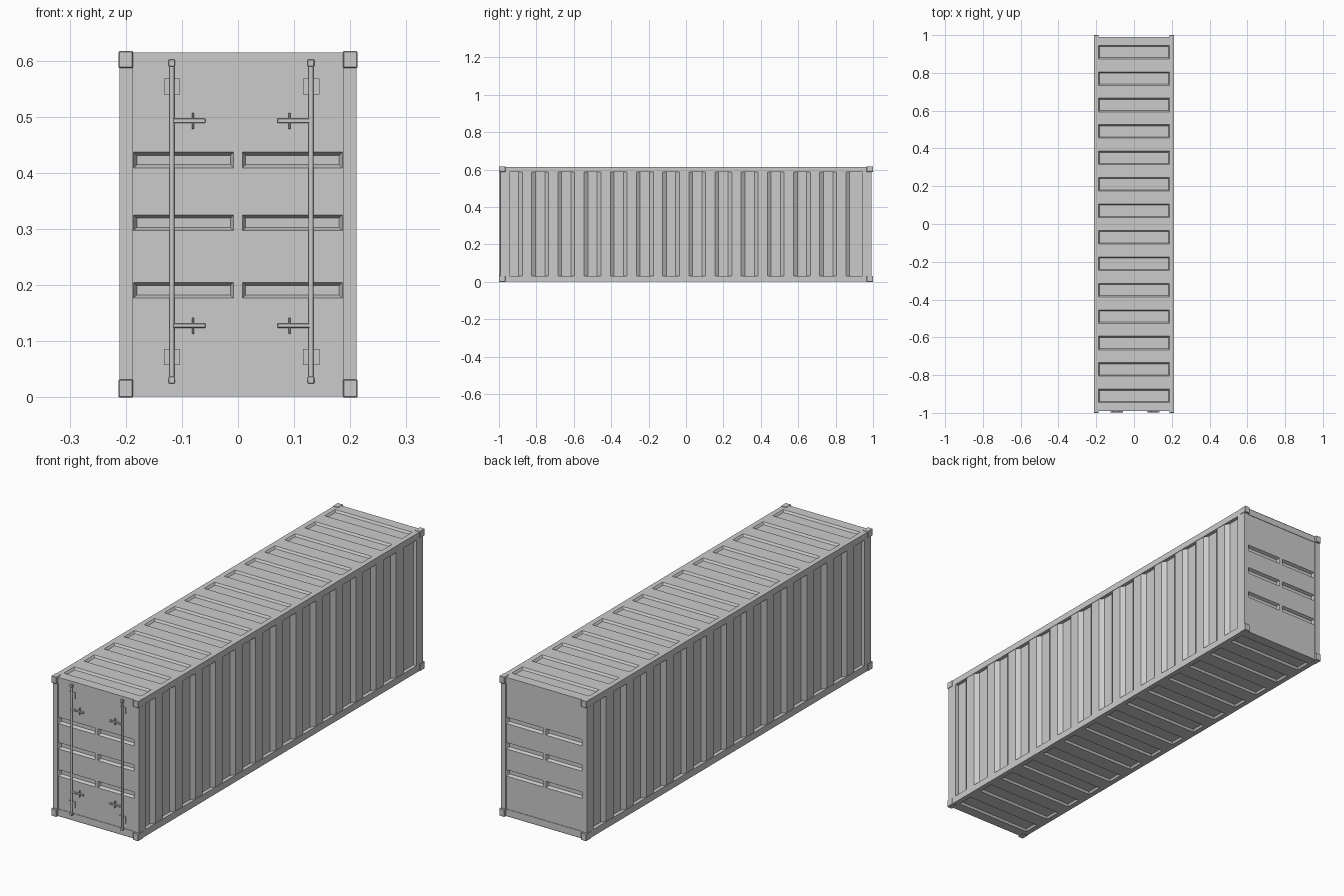
import bpy, bmesh, math
from mathutils import Matrix, Vector

if "Cube" in bpy.data.objects:
    bpy.data.objects.remove(bpy.data.objects["Cube"])

W, L, H = 0.211, 0.991, 0.617      # half width, half length, height of the frame
PANEL_Y = 0.945                    # half length of the corrugated side


def finish(name, bm):
    me = bpy.data.meshes.new(name)
    bm.to_mesh(me)
    bm.free()
    ob = bpy.data.objects.new(name, me)
    bpy.context.collection.objects.link(ob)
    return ob


def add_box(bm, x0, x1, y0, y1, z0, z1):
    size = Matrix.Diagonal((abs(x1 - x0), abs(y1 - y0), abs(z1 - z0), 1))
    mid = Matrix.Translation(((x0 + x1) / 2, (y0 + y1) / 2, (z0 + z1) / 2))
    bmesh.ops.create_cube(bm, size=1, matrix=mid @ size)


def boxes(name, items, bevel=0.0):
    bm = bmesh.new()
    for b in items:
        add_box(bm, *b)
    ob = finish(name, bm)
    if bevel:
        m = ob.modifiers.new("bevel", 'BEVEL')
        m.width, m.segments = bevel, 1
    return ob


def pressed_plate(name, us, vs, recessed, place, normal, inset, depth):
    """Flat sheet cut into cells; chosen cells are pressed inwards."""
    bm = bmesh.new()
    grid = [[bm.verts.new(place(u, v)) for v in vs] for u in us]
    picked = []
    for i in range(len(us) - 1):
        for j in range(len(vs) - 1):
            f = bm.faces.new((grid[i][j], grid[i + 1][j], grid[i + 1][j + 1], grid[i][j + 1]))
            f.normal_update()
            if f.normal.dot(Vector(normal)) < 0:
                f.normal_flip()
            if recessed(i, j):
                picked.append(f)
    bm.normal_update()
    bmesh.ops.inset_individual(bm, faces=picked, thickness=inset, depth=-depth)
    return finish(name, bm)


# Roof and floor sheets with 14 pressed ribs
ribs = [-L]
for k in range(14):
    c = -0.91 + 0.14 * k
    ribs += [c - 0.036, c + 0.036]
ribs.append(L)
for name, z, n in (("roof", H - 0.002, 1), ("floor", 0.002, -1)):
    pressed_plate(name, [-W + 0.02, -0.188, 0.188, W - 0.02], ribs,
                  lambda i, j: i == 1 and j % 2 == 1,
                  lambda u, v, z=z: (u, v, z), (0, 0, n), 0.009, 0.009)

# Front doors and rear wall with three pairs of pressed slots
slot_x = [-0.19, -0.186, -0.008, 0.008, 0.186, 0.19]
slot_z = [0.02, 0.177, 0.205, 0.297, 0.325, 0.409, 0.437, 0.6]
for name, s in (("front_doors", -1), ("rear_wall", 1)):
    pressed_plate(name, slot_x, slot_z,
                  lambda i, j: i in (1, 3) and j % 2 == 1,
                  lambda u, v, s=s: (u, s * 0.987, v), (0, s, 0), 0.008, 0.013)

# Corrugated side walls
profile = []
y = -PANEL_Y
out, deep = W - 0.002, W - 0.016
for k in range(14):
    profile += [(deep, y), (deep, y + 0.05)]
    if k < 13:
        profile += [(out, y + 0.07), (out, y + 0.12)]
    y += 0.14
profile[-1] = (deep, PANEL_Y)
for name, s in (("left_wall", -1), ("right_wall", 1)):
    bm = bmesh.new()
    cols = [[bm.verts.new((s * x, yy, z)) for z in (0.025, 0.592)] for x, yy in profile]
    for a, b in zip(cols, cols[1:]):
        f = (a[0], b[0], b[1], a[1])
        bm.faces.new(f if s > 0 else f[::-1])
    finish(name, bm)

# Frame: long rails, end rails, corner posts
lo, hi = (0.002, 0.032), (0.587, H - 0.002)
boxes("side_rails", [(s * 0.1905, s * W, -L, L, *z) for s in (-1, 1) for z in (lo, hi)])
boxes("end_rails", [(-0.19, 0.19, s * 0.95, s * (L - 0.002), *z)
                    for s in (-1, 1) for z in (lo, hi)])
boxes("corner_posts", [(s * 0.187, s * W, t * PANEL_Y, t * L, 0.01, 0.607)
                       for s in (-1, 1) for t in (-1, 1)])

# Corner castings stand slightly proud of the frame
boxes("corner_castings", [(s * 0.187, s * 0.213, t * 0.965, t * 1.0, *z)
                          for s in (-1, 1) for t in (-1, 1)
                          for z in ((0, 0.032), (0.587, H))], 0.0015)

# Locking bars, keepers, brackets and handles on the doors
bm = bmesh.new()
keepers, plates, handles = [], [], []
for x, d in ((-0.118, 1), (0.130, -1)):
    bmesh.ops.create_cone(bm, cap_ends=True, segments=12, radius1=0.0045, radius2=0.0045,
                          depth=0.57, matrix=Matrix.Translation((x, -0.9935, 0.313)))
    for z in (0.031, 0.596):
        keepers.append((x - 0.006, x + 0.006, -0.999, -0.986, z - 0.006, z + 0.006))
    for z in (0.072, 0.554):
        plates.append((x - 0.014, x + 0.015, -0.991, -0.985, z - 0.014, z + 0.014))
    for z in (0.128, 0.493):
        handles.append((x, x + d * 0.06, -0.997, -0.991, z - 0.004, z + 0.004))
        cx = x + d * 0.038
        handles.append((cx - 0.002, cx + 0.002, -0.994, -0.985, z - 0.015, z + 0.014))
bars = finish("locking_bars", bm)
for p in bars.data.polygons:
    p.use_smooth = len(p.vertices) == 4
boxes("bar_keepers", keepers, 0.001)
boxes("bar_brackets", plates)
boxes("door_handles", handles, 0.001)
